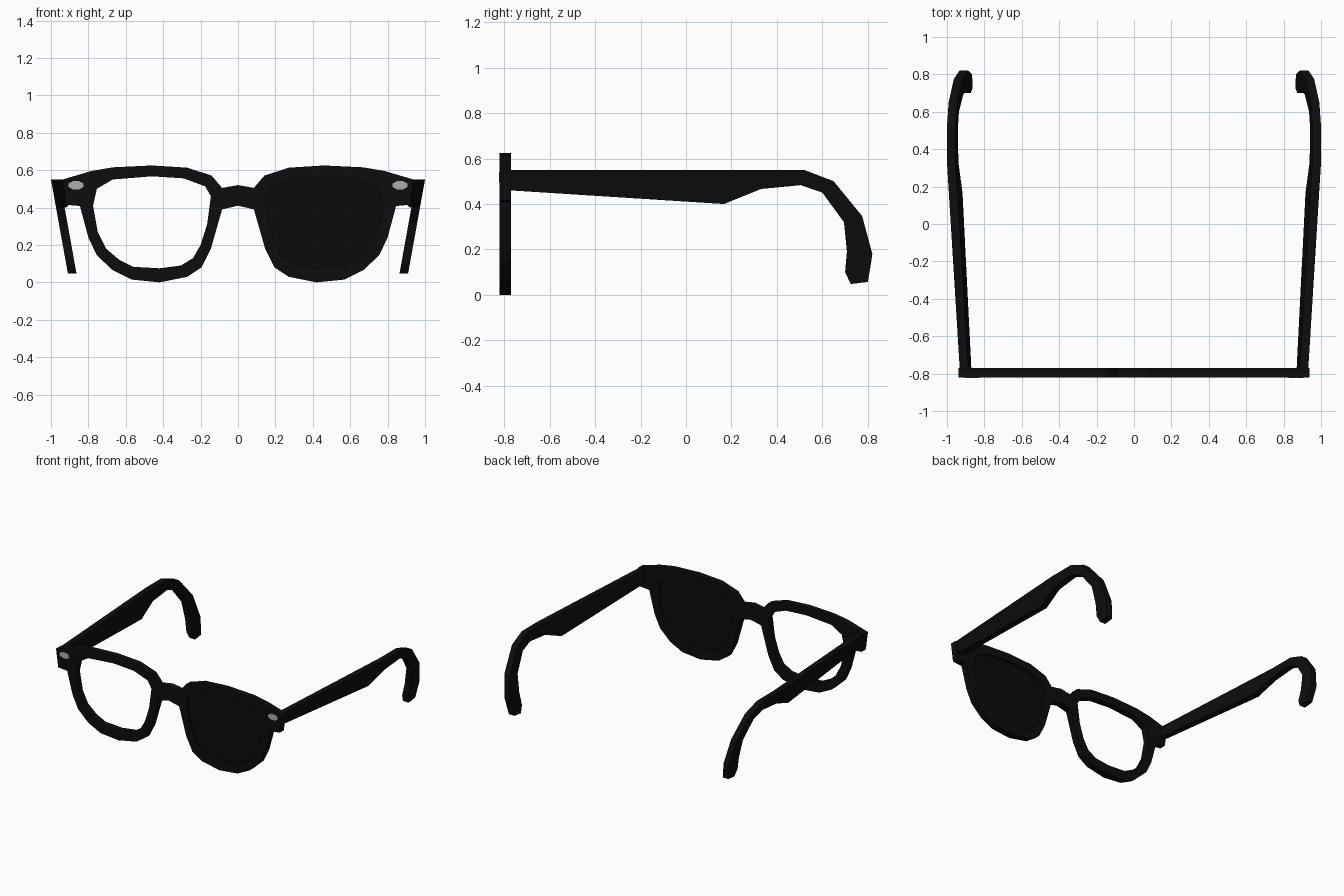
import bpy, bmesh, math

if "Cube" in bpy.data.objects:
    bpy.data.objects.remove(bpy.data.objects["Cube"])


def material(name, rgb):
    m = bpy.data.materials.new(name)
    m.diffuse_color = (*rgb, 1)
    m.use_nodes = True
    m.node_tree.nodes["Principled BSDF"].inputs["Base Color"].default_value = m.diffuse_color
    return m


BLACK = material("frame black", (0.004, 0.004, 0.004))
DARK = material("lens black", (0.003, 0.003, 0.003))
SILVER = material("rivet silver", (0.42, 0.42, 0.42))


def add_object(name, bm, mat):
    bmesh.ops.remove_doubles(bm, verts=bm.verts, dist=1e-5)
    bmesh.ops.recalc_face_normals(bm, faces=bm.faces)
    me = bpy.data.meshes.new(name)
    bm.to_mesh(me)
    bm.free()
    me.materials.clear()
    me.materials.append(mat)
    for p in me.polygons:
        p.material_index = 0
    ob = bpy.data.objects.new(name, me)
    bpy.context.collection.objects.link(ob)
    return ob


def plate(name, loops, y0, y1, mat):
    """Fill x/z outlines (inner loops become holes) and give them depth y0..y1."""
    bm = bmesh.new()
    edges = []
    for pts in loops:
        vs = [bm.verts.new((x, y0, z)) for x, z in pts]
        edges += [bm.edges.new((vs[i - 1], vs[i])) for i in range(len(vs))]
    bmesh.ops.triangle_fill(bm, use_beauty=True, use_dissolve=False,
                            edges=edges, normal=(0, -1, 0))
    ext = bmesh.ops.extrude_face_region(bm, geom=bm.faces[:], use_keep_orig=True)
    for g in ext["geom"]:
        if isinstance(g, bmesh.types.BMVert):
            g.co.y = y1
    return add_object(name, bm, mat)


def flip(pts):
    return [(-x, z) for x, z in pts]


# Front frame: half outline from bridge top to bridge bottom, and one lens opening
outer = [(0.085, 0.505), (0.14, 0.57), (0.27, 0.613), (0.46, 0.625), (0.67, 0.615),
         (0.785, 0.595), (0.938, 0.55), (0.92, 0.415), (0.845, 0.408), (0.80, 0.24),
         (0.755, 0.145), (0.67, 0.065), (0.57, 0.015), (0.42, 0.0), (0.27, 0.03),
         (0.195, 0.08), (0.145, 0.18), (0.085, 0.39)]
hole = [(0.755, 0.50), (0.67, 0.55), (0.46, 0.567), (0.29, 0.556), (0.175, 0.513),
        (0.145, 0.46), (0.165, 0.31), (0.20, 0.20), (0.24, 0.13), (0.305, 0.09),
        (0.42, 0.075), (0.56, 0.083), (0.635, 0.12), (0.705, 0.18), (0.75, 0.27),
        (0.775, 0.41)]
outline = [(0, 0.52)] + outer + [(0, 0.41)] + flip(outer)[::-1]
plate("front_frame", [outline, hole, flip(hole)], -0.82, -0.77, BLACK)

# Single dark lens on the +x side
plate("lens", [hole], -0.80, -0.79, DARK)

# Temple arms: (top y, top z, bottom y, bottom z) sections, leaning inwards below
SECTIONS = [(-0.775, 0.55, -0.775, 0.46), (0.167, 0.55, 0.167, 0.40),
            (0.33, 0.55, 0.33, 0.466), (0.52, 0.55, 0.505, 0.483),
            (0.65, 0.50, 0.60, 0.45), (0.775, 0.347, 0.695, 0.32),
            (0.82, 0.18, 0.708, 0.19), (0.811, 0.12, 0.70, 0.10),
            (0.80, 0.057, 0.725, 0.048)]


def outer_x(y, z):
    spread = 0.932 + 0.068 * min(1, (y + 0.77) / 1.1)
    return spread - 0.18 * (0.55 - z)


for side, label in ((1, "right"), (-1, "left")):
    bm = bmesh.new()
    rings = []
    for ty, tz, by, bz in SECTIONS:
        corners = [(ty, tz, 0), (by, bz, 0), (by, bz, 0.046), (ty, tz, 0.046)]
        rings.append([bm.verts.new((side * (outer_x(y, z) - d), y, z))
                      for y, z, d in corners])
    for a, b in zip(rings, rings[1:]):
        for i in range(4):
            bm.faces.new((a[i - 1], a[i], b[i], b[i - 1]))
    bm.faces.new(rings[0])
    bm.faces.new(rings[-1])
    add_object("temple_arm_" + label, bm, BLACK)

    # Oval rivet on the front corner
    oval = [(side * 0.866 + 0.043 * math.cos(t), 0.519 + 0.024 * math.sin(t))
            for t in (math.radians(22.5 + 45 * i) for i in range(8))]
    plate("rivet_" + label, [oval], -0.823, -0.815, SILVER)
